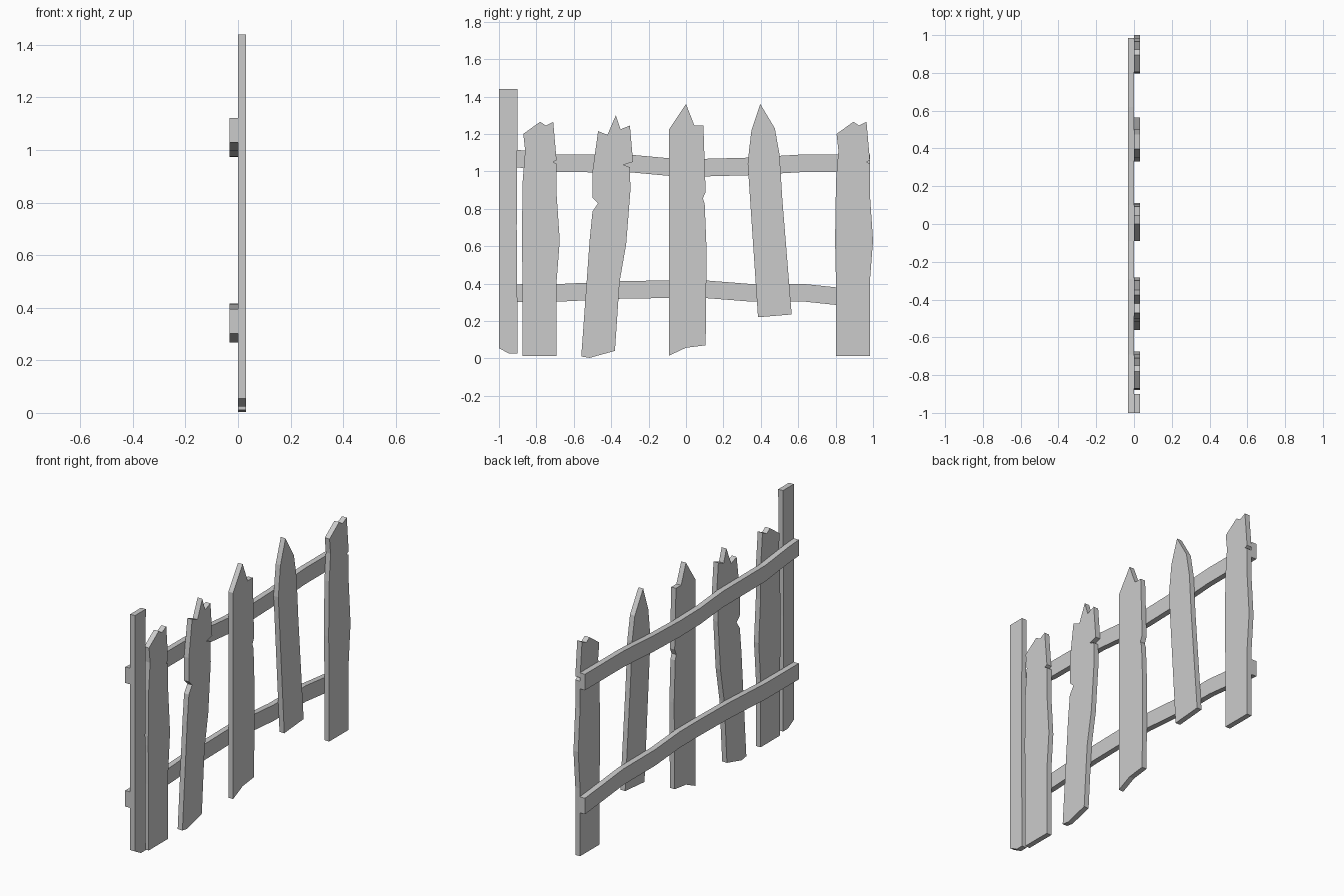
import bpy, bmesh


def plank(name, outline, x0, x1, dy=0.0):
    """Extrude a (y, z) outline along x into a flat board."""
    bm = bmesh.new()
    face = bm.faces.new([bm.verts.new((x0, y + dy, z)) for y, z in outline])
    ext = bmesh.ops.extrude_face_region(bm, geom=[face])
    verts = [v for v in ext["geom"] if isinstance(v, bmesh.types.BMVert)]
    bmesh.ops.translate(bm, verts=verts, vec=(x1 - x0, 0, 0))
    bmesh.ops.recalc_face_normals(bm, faces=bm.faces)
    mesh = bpy.data.meshes.new(name)
    bm.to_mesh(mesh)
    bm.free()
    obj = bpy.data.objects.new(name, mesh)
    bpy.context.collection.objects.link(obj)
    return obj


def rail(name, path, half):
    """Bent rail of constant height following a (y, z) centre line."""
    top = [(y, z + half) for y, z in path]
    low = [(y, z - half) for y, z in reversed(path)]
    return plank(name, top + low, -0.033, 0.0)


FRONT = (0.0, 0.031)

# Tall end post
plank("end_post", [(-1, 1.44), (-.9, 1.44), (-.905, .7), (-.9, .025),
                   (-.945, .025), (-1, .055)], *FRONT)

# Notched outer picket, used at both ends
outer = [(-.87, 1.2), (-.78, 1.265), (-.75, 1.245), (-.71, 1.265),
         (-.692, 1.06), (-.71, 1.05), (-.692, 1.04), (-.692, .88),
         (-.675, .63), (-.692, .41), (-.692, .012), (-.873, .012),
         (-.873, .4), (-.878, .63), (-.873, .95), (-.86, 1.11)]
plank("outer_picket_left", outer, *FRONT)
plank("outer_picket_right", outer, *FRONT, dy=1.675)

# Splintered leaning picket
plank("splintered_picket", [
    (-.47, 1.215), (-.42, 1.195), (-.375, 1.30), (-.35, 1.225), (-.30, 1.245),
    (-.283, 1.05), (-.335, 1.035), (-.30, 1.022), (-.297, .9), (-.32, .61),
    (-.355, .41), (-.38, .04), (-.515, .003), (-.56, .01), (-.515, .635),
    (-.5, .785), (-.47, .83), (-.5, .86), (-.5, 1.0)], *FRONT)

# Broken-tip centre picket
plank("centre_picket", [
    (-.09, 1.225), (0, 1.36), (.045, 1.245), (.093, 1.245), (.105, .89),
    (.09, .855), (.1, .825), (.11, .58), (.105, .07), (0, .057),
    (-.09, .015)], *FRONT)

# Hanging pointed picket
plank("hanging_picket", [
    (.35, 1.22), (.397, 1.36), (.475, 1.23), (.5, 1.09), (.515, .85),
    (.565, .235), (.385, .22), (.33, 1.04), (.338, 1.12)], *FRONT)

# Bent horizontal rails
rail("upper_rail", [(-1, 1.075), (-.9, 1.068), (-.69, 1.043), (-.29, 1.041),
                    (-.09, 1.023), (.1, 1.02), (.33, 1.026), (.62, 1.043),
                    (.985, 1.043)], .047)
rail("lower_rail", [(-1, .349), (-.69, .35), (-.35, .366), (-.09, .37),
                    (.1, .37), (.33, .352), (.63, .351), (.8, .333),
                    (.985, .315)], .047)
